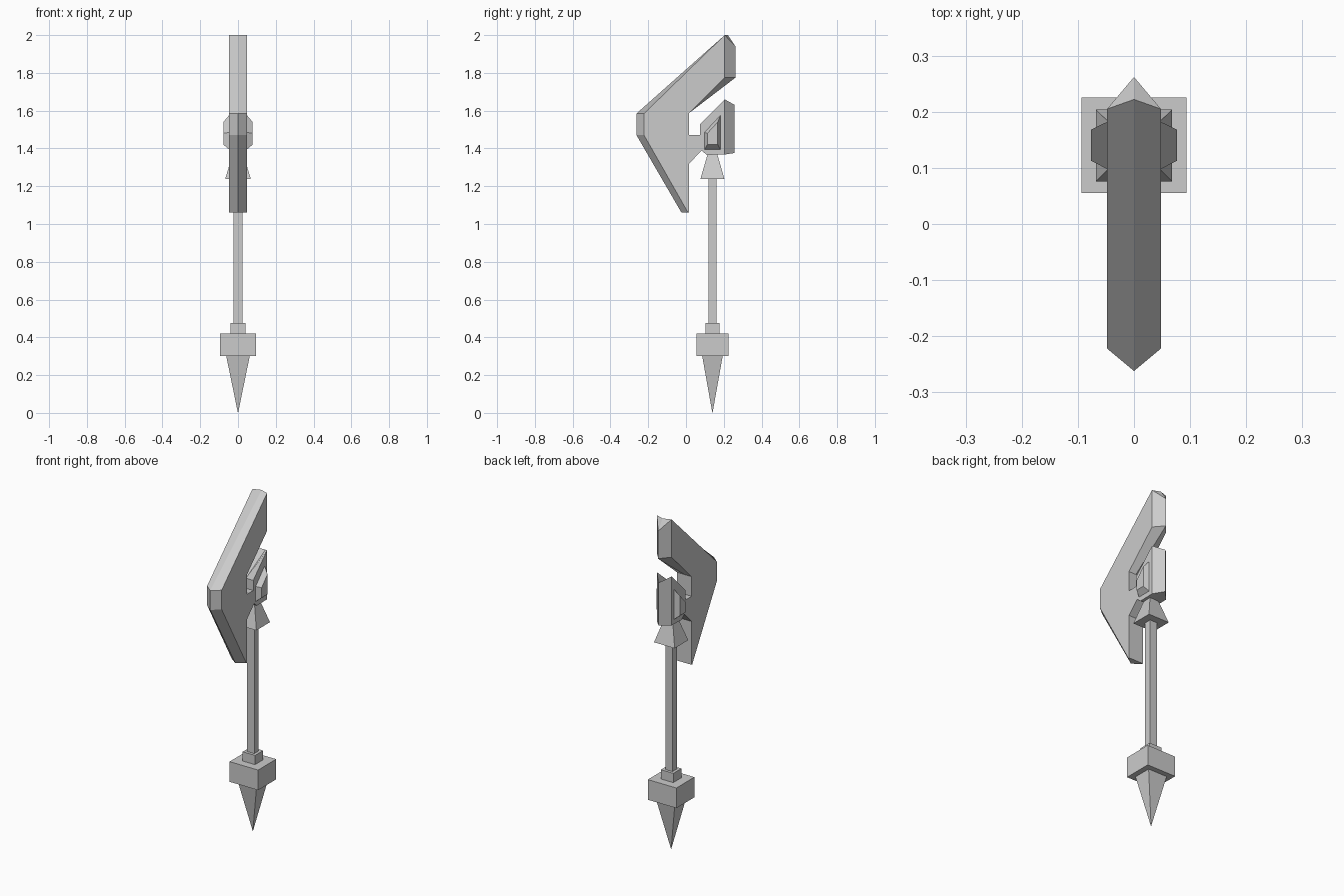
import bpy
import bmesh

if "Cube" in bpy.data.objects:
    bpy.data.objects.remove(bpy.data.objects["Cube"])

AXIS_Y = 0.14   # the handle sits behind the centre of the axe
HALF_W = 0.048  # half thickness of blade and head


def loft(name, rings):
    """Join matching rings of points into one closed, flat-shaded solid."""
    bm = bmesh.new()
    loops = [[bm.verts.new(p) for p in ring] for ring in rings]
    n = len(loops[0])
    for a, b in zip(loops, loops[1:]):
        for i in range(n):
            j = (i + 1) % n
            bm.faces.new((a[i], a[j], b[j], b[i]))
    bm.faces.new(loops[0])
    bm.faces.new(loops[-1])
    bmesh.ops.remove_doubles(bm, verts=bm.verts, dist=1e-5)
    bmesh.ops.recalc_face_normals(bm, faces=bm.faces)
    mesh = bpy.data.meshes.new(name)
    bm.to_mesh(mesh)
    bm.free()
    obj = bpy.data.objects.new(name, mesh)
    bpy.context.collection.objects.link(obj)
    return obj


def slab(name, sections):
    """Stack (x, yz profile) sections across the thickness."""
    return loft(name, [[(x, y, z) for y, z in prof] for x, prof in sections])


def post(name, z0, half0, z1, half1):
    """Four-sided straight or tapered block on the handle axis."""
    corners = ((-1, -1), (1, -1), (1, 1), (-1, 1))
    return loft(name, [[(sx * hx, AXIS_Y + sy * hy, z) for sx, sy in corners]
                       for z, (hx, hy) in ((z0, half0), (z1, half1))])


# handle, from the pommel upwards
post("pommel_spike", 0.0, (0.0005, 0.0005), 0.30, (0.062, 0.054))
post("pommel_block", 0.30, (0.094, 0.085), 0.42, (0.094, 0.085))
post("pommel_collar", 0.42, (0.041, 0.038), 0.475, (0.041, 0.038))
post("shaft", 0.475, (0.024, 0.021), 1.39, (0.024, 0.021))
post("flared_socket", 1.237, (0.068, 0.064), 1.375, (0.027, 0.024))

# blade with ridged edges: the centre profile reaches past the side profile
inner = [(0.016, 1.587), (0.016, 1.47), (0.085, 1.47), (0.085, 1.39),
         (0.016, 1.32), (0.016, 1.062)]
blade_side = ([(0.205, 2.0), (0.205, 2.0), (0.205, 1.775)] + inner +
              [(0.01, 1.062), (-0.222, 1.47), (-0.222, 1.585)])
blade_mid = ([(0.222, 2.0), (0.262, 1.94), (0.262, 1.775)] + inner +
             [(-0.025, 1.062), (-0.262, 1.47), (-0.262, 1.585)])
slab("blade", [(-HALF_W, blade_side), (0, blade_mid), (HALF_W, blade_side)])

# back head with a ridged rear edge
front = [(0.11, 1.366), (0.075, 1.395), (0.075, 1.53)]
head_side = front + [(0.205, 1.66), (0.205, 1.368)]
head_mid = front + [(0.258, 1.63), (0.258, 1.376)]
slab("back_head", [(-HALF_W, head_side), (0, head_mid), (HALF_W, head_side)])

# raised bosses on both cheeks of the head
boss_base = [(0.098, 1.395), (0.182, 1.395), (0.182, 1.575), (0.098, 1.485)]
boss_top = [(0.113, 1.42), (0.168, 1.42), (0.168, 1.54), (0.113, 1.48)]
slab("cheek_bosses", [(-0.077, boss_top), (-HALF_W, boss_base),
                      (HALF_W, boss_base), (0.077, boss_top)])
